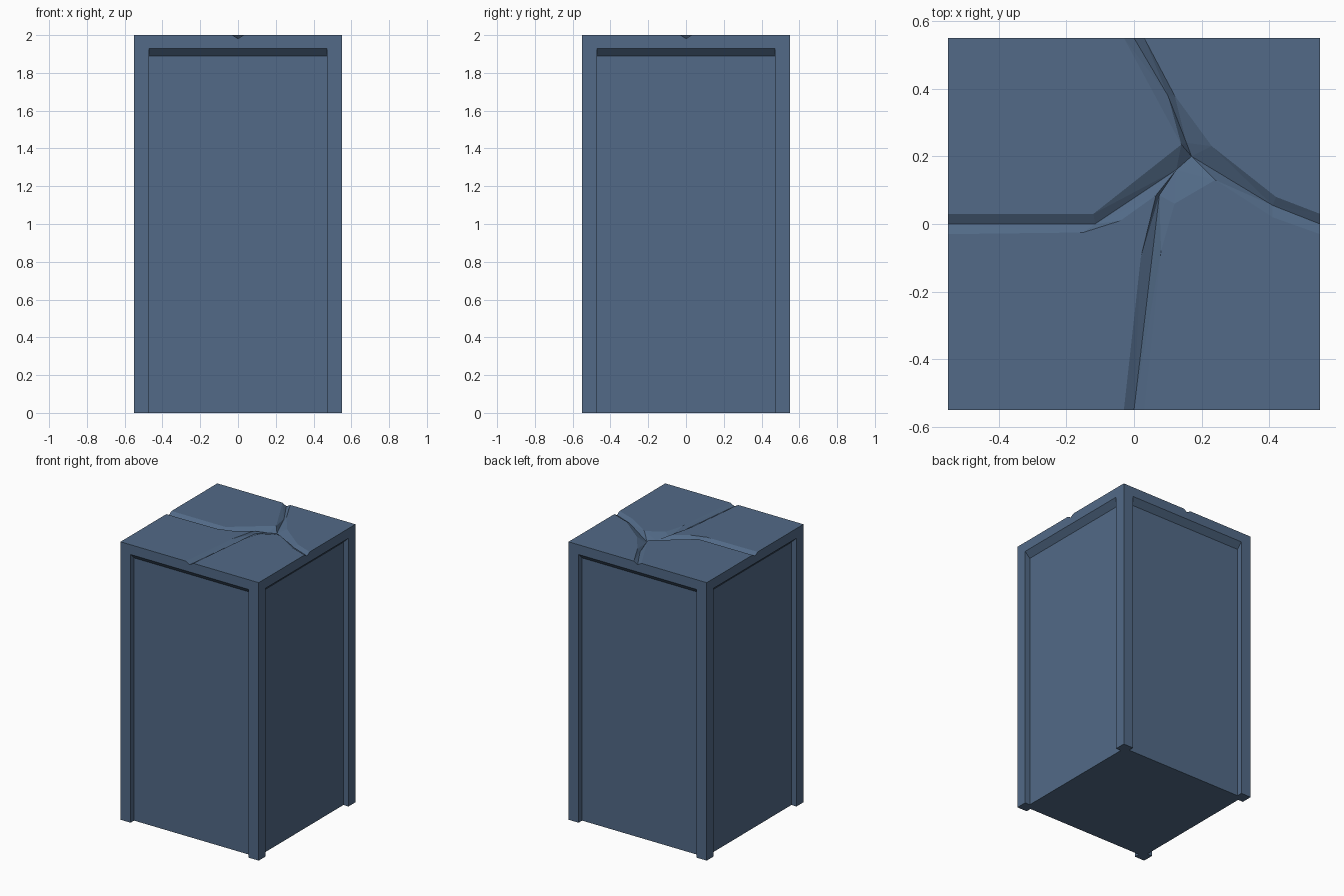
import bpy, bmesh, math
from mathutils import Vector, Matrix
from mathutils.geometry import delaunay_2d_cdt

if "Cube" in bpy.data.objects:
    bpy.data.objects.remove(bpy.data.objects["Cube"])

H, W, D = 0.55, 0.47, 0.04          # half width, half panel width, panel recess
TOP, NOTCH = 2.0, 0.03              # block height, half width of a crack mouth
GROOVE, HUB = 1.982, 1.965          # floor height of cracks and of their meeting point

mat = bpy.data.materials.new("slate blue stone")
mat.diffuse_color = (0.084, 0.144, 0.242, 1)
mat.use_nodes = True
mat.node_tree.nodes["Principled BSDF"].inputs["Base Color"].default_value = mat.diffuse_color

bm = bmesh.new()


def face(points, m=Matrix()):
    return bm.faces.new([bm.verts.new(m @ Vector(p)) for p in points])


# Four sides: flat frame, recessed panel, sloped lintel underside, notch for the crack
for i in range(4):
    m = Matrix.Rotation(i * math.pi / 2, 4, 'Z')
    y, r = -H, -H + D
    face([(-H, y, 0), (-W, y, 0), (-W, y, 1.93), (W, y, 1.93), (W, y, 0), (H, y, 0),
          (H, y, TOP), (NOTCH, y, TOP), (0, y, GROOVE), (-NOTCH, y, TOP), (-H, y, TOP)], m)
    face([(-W, r, 0), (W, r, 0), (W, r, 1.89), (-W, r, 1.89)], m)
    face([(-W, r, 1.89), (W, r, 1.89), (W, y, 1.93), (-W, y, 1.93)], m)
    face([(-W, y, 0), (-W, r, 0), (-W, r, 1.89), (-W, y, 1.93)], m)
    face([(W, r, 0), (W, y, 0), (W, y, 1.93), (W, r, 1.89)], m)

# Underside: outline with a post foot at each corner
foot = []
for i in range(4):
    m = Matrix.Rotation(i * math.pi / 2, 4, 'Z')
    foot += [m @ Vector(p) for p in ((-H, -H, 0), (-W, -H, 0), (-W, -H + D, 0),
                                     (W, -H + D, 0), (W, -H, 0))]
face(foot[::-1])

# Cracked top: rims of the four slabs stay level, crack floors are lower
rims = [
    [(-H, .03), (-.12, .03), (.14, .235), (-.03, H)],
    [(.03, H), (.12, .38), (.23, .23), (.42, .08), (H, .03)],
    [(H, -.03), (.41, .02), (.24, .13), (.12, .06), (.08, -.08), (.03, -H)],
    [(-.03, -H), (.02, -.10), (.065, .085), (-.04, .01), (-.15, -.025), (-H, -.03)],
]
floors = [
    [(-H, 0, GROOVE), (-.115, 0, GROOVE), (.125, .16, .5 * (GROOVE + HUB)), (.17, .2, HUB)],
    [(0, H, GROOVE), (.10, .38, GROOVE), (.155, .24, .5 * (GROOVE + HUB)), (.17, .2, HUB)],
    [(H, 0, GROOVE), (.41, .055, GROOVE), (.17, .2, HUB)],
    [(0, -H, GROOVE), (.075, .085, GROOVE), (.125, .16, .5 * (GROOVE + HUB))],
]
points, edges = [(x, y, TOP) for x in (-H, H) for y in (-H, H)], []
for line in [[(x, y, TOP) for x, y in r] for r in rims] + floors:
    for k, p in enumerate(line):
        if p not in points:
            points.append(p)
        if k:
            edges.append((points.index(line[k - 1]), points.index(p)))
co, _, tris, source, _, _ = delaunay_2d_cdt([Vector(p[:2]) for p in points], edges, [], 0, 1e-5)
for t in tris:
    face([(co[v].x, co[v].y, points[source[v][0]][2] if source[v] else TOP) for v in t])

bmesh.ops.remove_doubles(bm, verts=bm.verts, dist=1e-4)
bmesh.ops.recalc_face_normals(bm, faces=bm.faces)
bmesh.ops.dissolve_limit(bm, angle_limit=0.002, verts=bm.verts, edges=bm.edges)

mesh = bpy.data.meshes.new("cracked_stone_pillar")
bm.to_mesh(mesh)
bm.free()
mesh.materials.append(mat)
pillar = bpy.data.objects.new("cracked_stone_pillar", mesh)
bpy.context.collection.objects.link(pillar)
